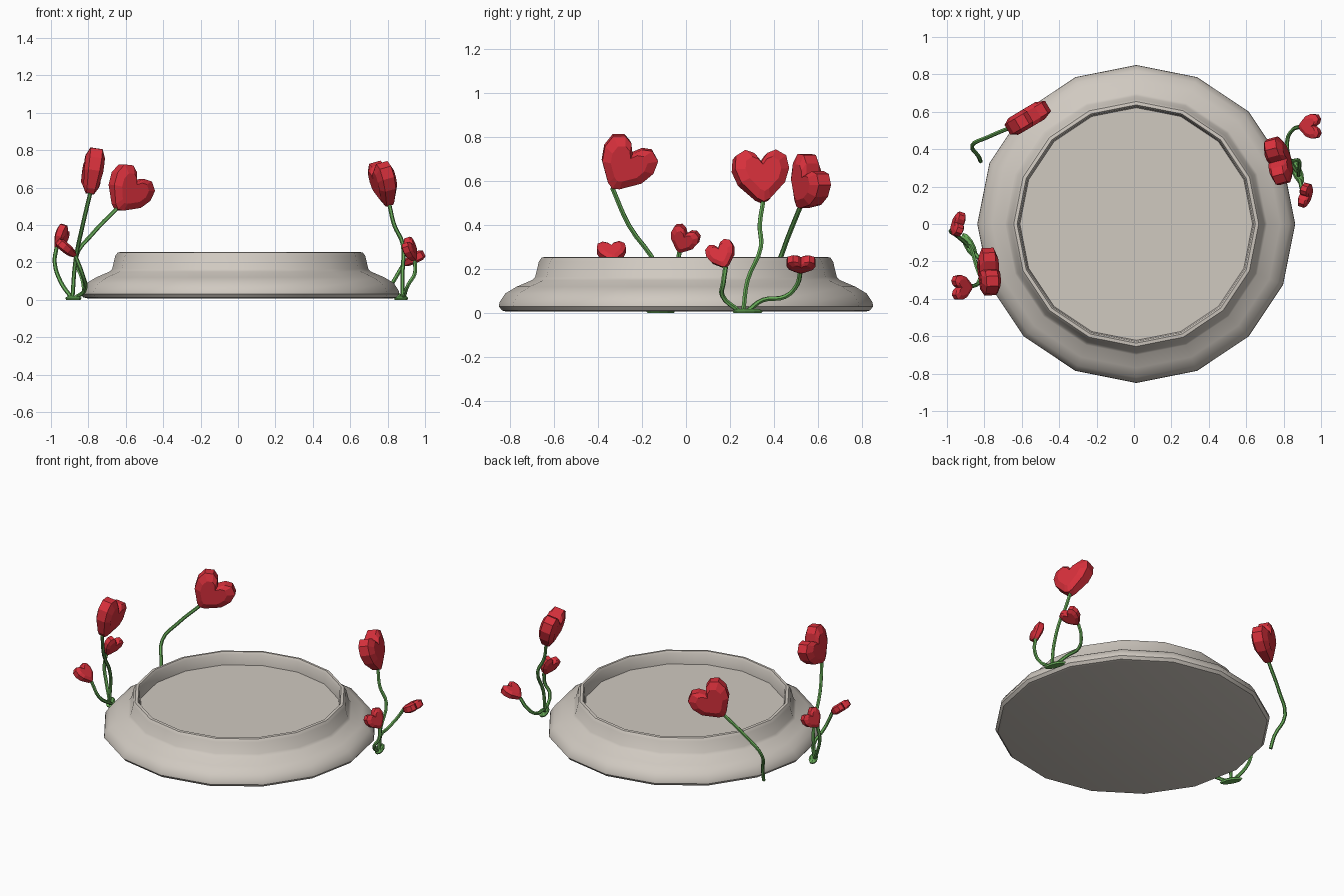
import bpy, bmesh, math
from mathutils import Vector, Matrix

if "Cube" in bpy.data.objects:
    bpy.data.objects.remove(bpy.data.objects["Cube"])


def material(name, rgb):
    m = bpy.data.materials.new(name)
    m.diffuse_color = (*rgb, 1)
    m.use_nodes = True
    m.node_tree.nodes["Principled BSDF"].inputs["Base Color"].default_value = m.diffuse_color
    return m


STONE = material("warm_stone", (0.63, 0.585, 0.53))
RED = material("heart_red", (0.69, 0.03, 0.045))
GREEN = material("stem_green", (0.14, 0.42, 0.10))


def add_object(name, mesh, mat):
    mesh.materials.clear()
    mesh.materials.append(mat)
    ob = bpy.data.objects.new(name, mesh)
    bpy.context.scene.collection.objects.link(ob)
    return ob


def smooth(ob, angle):
    bpy.ops.object.select_all(action='DESELECT')
    ob.select_set(True)
    bpy.context.view_layer.objects.active = ob
    bpy.ops.object.shade_smooth_by_angle(angle=math.radians(angle))


def finish(name, bm, mat):
    bmesh.ops.recalc_face_normals(bm, faces=bm.faces)
    mesh = bpy.data.meshes.new(name)
    bm.to_mesh(mesh)
    bm.free()
    return add_object(name, mesh, mat)


def loft(bm, rings):
    """Bridge closed vertex rings and cap both ends."""
    loops = [[bm.verts.new(p) for p in r] for r in rings]
    n = len(loops[0])
    for a, b in zip(loops, loops[1:]):
        for i in range(n):
            j = (i + 1) % n
            bm.faces.new((a[i], a[j], b[j], b[i]))
    bm.faces.new(loops[0])
    bm.faces.new(loops[-1])


# Round sixteen-sided dish with a raised rim
profile = [(0.82, 0.008), (0.835, 0.012), (0.85, 0.03), (0.847, 0.05), (0.82, 0.09),
           (0.77, 0.12), (0.70, 0.15), (0.685, 0.165), (0.668, 0.235), (0.655, 0.253),
           (0.637, 0.255), (0.628, 0.24), (0.622, 0.17)]
bm = bmesh.new()
loft(bm, [[(0.012 + r * math.cos(k * math.pi / 8), r * math.sin(k * math.pi / 8), z)
           for k in range(16)] for r, z in profile])
smooth(finish("dish", bm, STONE), 35)


# Faceted heart bloom, tip at its origin
half = [(0.03, 0.012), (0.103, 0.085), (0.127, 0.15), (0.118, 0.21), (0.072, 0.238),
        (0.03, 0.222)]
outline = [(0, -0.002)] + half + [(0, 0.182)] + [(-s, u) for s, u in reversed(half)]


def heart(name, tip, up, normal, size):
    u = Vector(up).normalized()
    n = Vector(normal)
    n = (n - u * n.dot(u)).normalized()
    s = u.cross(n)
    tip = Vector(tip)
    bm = bmesh.new()
    rings = []
    for depth, k in ((-0.052, 0.66), (-0.032, 1), (0.032, 1), (0.052, 0.66)):
        ring = []
        for a, b in outline:
            a, b = a * k, 0.125 + (b - 0.125) * k
            d = depth * (0.65 + 0.35 * min(1, b / 0.1))  # thinner near the tip
            ring.append(tip + (s * a + u * b + n * d) * size)
        rings.append(ring)
    loft(bm, rings)
    finish(name, bm, RED)


# Stem: thin tube along a smooth path
def stem(name, points, radius):
    cu = bpy.data.curves.new(name, 'CURVE')
    cu.dimensions = '3D'
    cu.bevel_depth = radius
    cu.bevel_resolution = 1
    cu.resolution_u = 4
    cu.use_fill_caps = True
    sp = cu.splines.new('BEZIER')
    sp.bezier_points.add(len(points) - 1)
    for bp, p in zip(sp.bezier_points, points):
        bp.co = p
        bp.handle_left_type = bp.handle_right_type = 'AUTO'
    tmp = bpy.data.objects.new(name + "_path", cu)
    bpy.context.scene.collection.objects.link(tmp)
    bpy.context.view_layer.update()
    mesh = bpy.data.meshes.new_from_object(tmp.evaluated_get(bpy.context.evaluated_depsgraph_get()))
    bpy.data.objects.remove(tmp)
    smooth(add_object(name, mesh, GREEN), 50)


# name, stem path (ends at heart tip), heart up, heart normal, heart size
flowers = [
    ("left_large", [(-.885, -.12, .01), (-.87, -.13, .2), (-.83, -.26, .4), (-.79, -.335, .57)],
     (.1, .5, .86), (1, .08, -.1), 1),
    ("left_small_inner", [(-.89, -.11, .01), (-.95, -.06, .1), (-.98, -.04, .2), (-.97, -.03, .28)],
     (.4, .35, .87), (-.85, .3, .35), .52),
    ("left_small_outer", [(-.87, -.14, .01), (-.82, -.2, .05), (-.83, -.31, .13), (-.87, -.335, .235)],
     (-.75, -.05, .62), (.62, 0, .75), .52),
    ("right_large", [(.88, .26, .01), (.88, .28, .15), (.88, .34, .3), (.835, .335, .4), (.81, .35, .505)],
     (-.25, -.08, .96), (.93, .25, .27), 1),
    ("right_small_inner", [(.885, .24, .01), (.91, .165, .08), (.945, .17, .14), (.945, .18, .21)],
     (-.38, -.3, .87), (.85, -.3, .35), .52),
    ("right_small_outer", [(.87, .28, .01), (.83, .35, .06), (.82, .45, .075), (.85, .505, .13), (.885, .52, .19)],
     (.85, .03, .45), (-.45, 0, .85), .52),
    ("back_left", [(-.82, .335, .015), (-.83, .36, .1), (-.865, .42, .23), (-.78, .465, .35), (-.65, .52, .485)],
     (.52, .3, .8), (-.5, .84, 0), 1),
]
for name, path, up, normal, size in flowers:
    stem(name + "_stem", path, 0.011)
    heart(name + "_heart", path[-1], up, normal, size)

# Flat oval leaf pad under each cluster
for side, centre, turn in (("left", (-.88, -.115), 118), ("right", (.872, .28), 112)):
    bm = bmesh.new()
    rot = Matrix.Rotation(math.radians(turn), 3, 'Z')
    loft(bm, [[rot @ Vector((0.075 * k * math.cos(i * math.pi / 5),
                             0.028 * k * math.sin(i * math.pi / 5), z)) + Vector((*centre, 0))
               for i in range(10)] for k, z in ((0.9, 0), (1, 0.01), (0.7, 0.02))])
    finish(side + "_leaf_pad", bm, GREEN)
